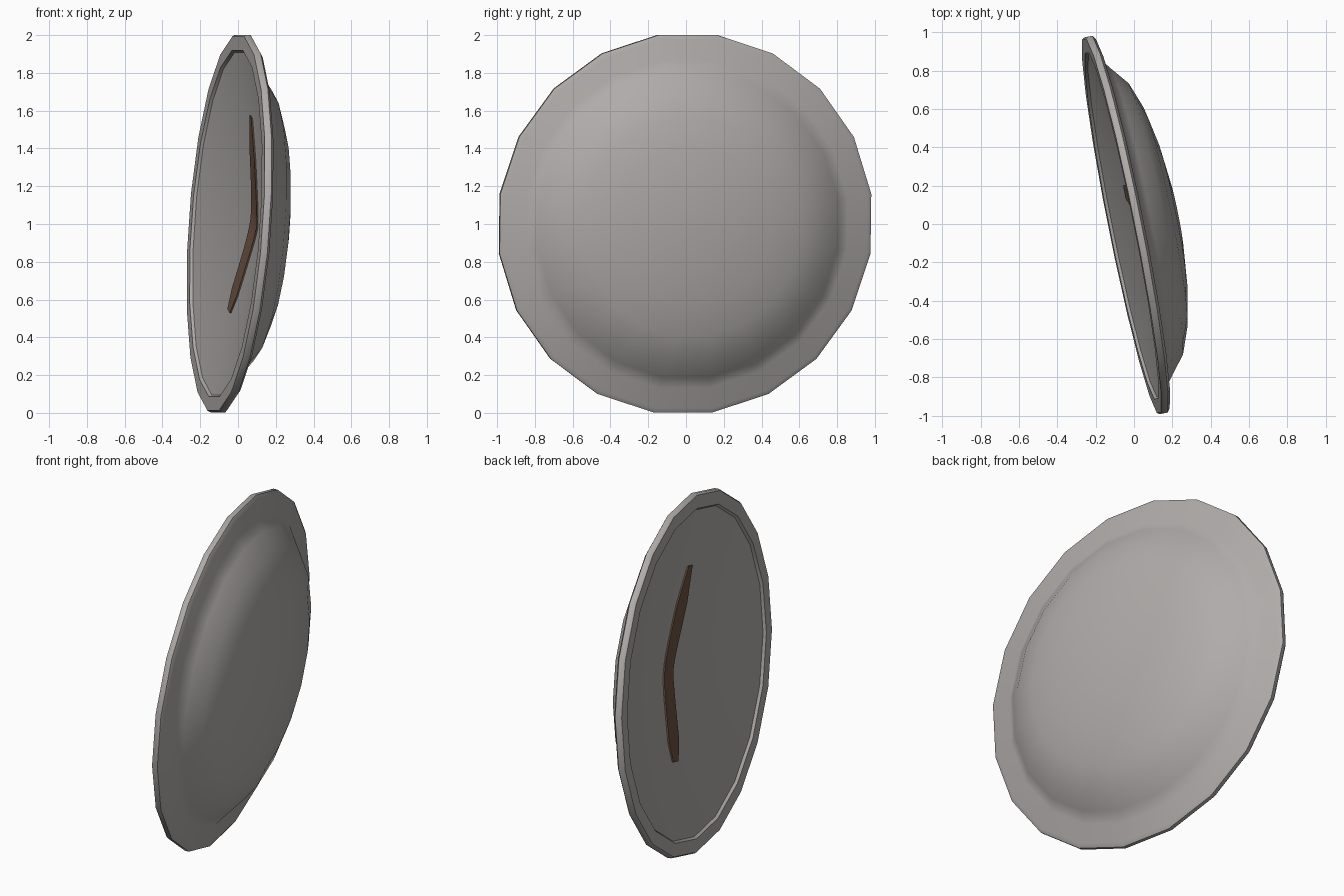
import bpy, bmesh, math
from mathutils import Matrix, Vector

if "Cube" in bpy.data.objects:
    bpy.data.objects.remove(bpy.data.objects["Cube"])

SIDES = 20
# shield pose: local x = outward normal of the face
N = Vector((1, 0.2, -0.07)).normalized()
Z = (Vector((0, 0, 1)) - N * N.z).normalized()
Y = Z.cross(N)
POSE = Matrix((N, Y, Z)).transposed().to_4x4()
POSE.translation = Vector((-0.016, 0, 1.0))


def material(name, rgb):
    m = bpy.data.materials.new(name)
    m.diffuse_color = (*rgb, 1)
    m.use_nodes = True
    m.node_tree.nodes["Principled BSDF"].inputs["Base Color"].default_value = m.diffuse_color
    return m


def finish(name, bm, mat, angle):
    bmesh.ops.recalc_face_normals(bm, faces=bm.faces)
    bm.transform(POSE)
    me = bpy.data.meshes.new(name)
    bm.to_mesh(me)
    bm.free()
    me.materials.append(mat)
    ob = bpy.data.objects.new(name, me)
    bpy.context.collection.objects.link(ob)
    bpy.ops.object.select_all(action='DESELECT')
    ob.select_set(True)
    bpy.context.view_layer.objects.active = ob
    bpy.ops.object.shade_smooth_by_angle(angle=math.radians(angle))
    return ob


steel = material("steel grey", (0.43, 0.41, 0.40))
leather = material("brown leather", (0.15, 0.085, 0.055))

# inner hollow: a shallow cone, measured as depth behind the front rim plane
LIP, LIP_X, APEX_X = 0.92, -0.035, 0.125


def hollow(r):
    return APEX_X + (LIP_X - APEX_X) * r / LIP


# shield body: (radius, height) profile spun round, dome apex to hollow apex
profile = [(0, 0.245), (0.21, 0.238), (0.42, 0.213), (0.59, 0.178), (0.73, 0.125),
           (0.82, 0.052), (0.88, 0.006), (0.99, 0.0), (1.0137, -0.015),
           (1.0137, -0.038), (1.005, -0.05), (LIP + 0.01, -0.05), (LIP, LIP_X),
           (0, APEX_X)]
bm = bmesh.new()
rings = []
for r, h in profile:
    if r == 0:
        rings.append([bm.verts.new((h, 0, 0))] * SIDES)
    else:
        angles = [2 * math.pi * (i + 0.5) / SIDES for i in range(SIDES)]
        rings.append([bm.verts.new((h, r * math.cos(a), r * math.sin(a))) for a in angles])
for a, b in zip(rings, rings[1:]):
    for i in range(SIDES):
        j = (i + 1) % SIDES
        quad = list(dict.fromkeys((a[i], a[j], b[j], b[i])))
        bm.faces.new(quad)
finish("shield_body", bm, steel, 40)

# arm strap: thin strip laid along the hollow, tapering to its upper end
bm = bmesh.new()
ROWS, COLS = 20, 4
top, bottom = Vector((-0.15, 0.57)), Vector((0.17, -0.46))
side = Vector((1, 0.31)).normalized()
grid = []
for i in range(ROWS + 1):
    t = i / ROWS
    width = 0.14 * min(1, 0.4 + 3 * t, 0.5 + 5 * (1 - t))
    row = []
    for j in range(COLS + 1):
        p = top.lerp(bottom, t) + side * width * (j / COLS - 0.5)
        row.append(bm.verts.new((hollow(p.length) - 0.009, p.x, p.y)))
    grid.append(row)
for a, b in zip(grid, grid[1:]):
    for j in range(COLS):
        bm.faces.new((a[j], b[j], b[j + 1], a[j + 1]))
ext = bmesh.ops.extrude_face_region(bm, geom=bm.faces[:])
for v in ext["geom"]:
    if isinstance(v, bmesh.types.BMVert):
        v.co.x += 0.008
finish("arm_strap", bm, leather, 30)
